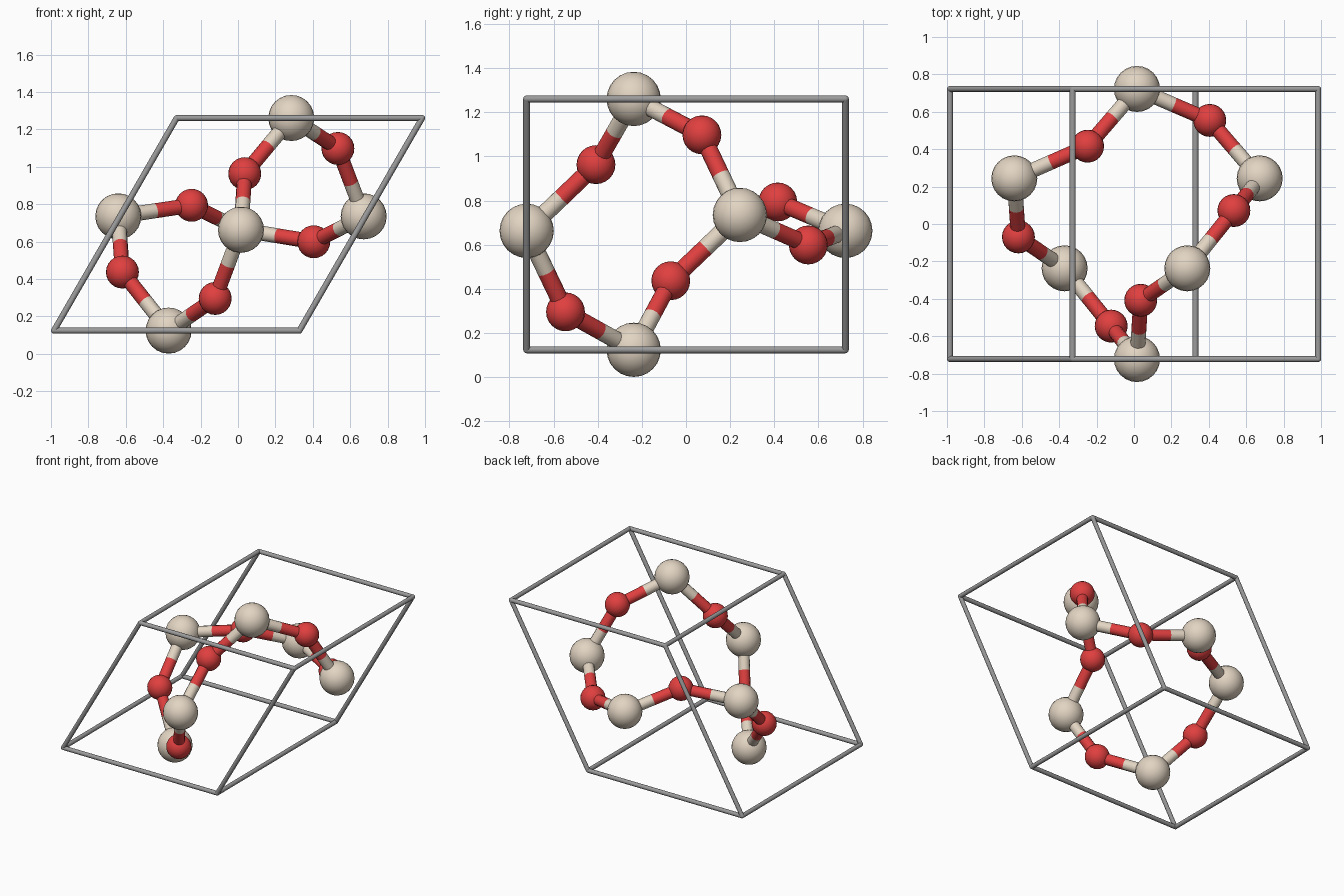
import bpy
import math
from mathutils import Vector

if "Cube" in bpy.data.objects:
    bpy.data.objects.remove(bpy.data.objects["Cube"])


def material(name, rgb):
    m = bpy.data.materials.new(name)
    m.diffuse_color = (*rgb, 1)
    m.use_nodes = True
    m.node_tree.nodes["Principled BSDF"].inputs["Base Color"].default_value = m.diffuse_color
    return m


BEIGE = material("beige", (0.76, 0.66, 0.54))
RED = material("red", (0.75, 0.05, 0.05))
GREY = material("grey", (0.33, 0.33, 0.33))


def finish(name, mat):
    o = bpy.context.object
    o.name = name
    o.data.materials.append(mat)
    bpy.ops.object.shade_smooth_by_angle(angle=math.radians(40))
    return o


def ball(name, p, r, mat, seg=24):
    bpy.ops.mesh.primitive_uv_sphere_add(segments=seg, ring_count=seg // 2, radius=r, location=p)
    finish(name, mat)


def rod(name, p, q, r, mat, sides=12):
    p, q = Vector(p), Vector(q)
    d = q - p
    bpy.ops.mesh.primitive_cylinder_add(vertices=sides, radius=r, depth=d.length,
                                        location=(p + q) / 2,
                                        rotation=d.to_track_quat('Z', 'Y').to_euler())
    finish(name, mat)


# Ring chain: large and small atoms alternate from one end to the other
A_LEN, Y, Z0 = 1.3125, 0.722, 0.124
Z1 = Z0 + A_LEN * math.sin(math.pi / 3)
large = [(0.016, Y, 0.663), (-0.640, 0.244, 0.735), (-0.371, -0.237, Z0),
         (0.016, -Y, 0.663), (0.285, -0.237, Z1), (0.672, 0.244, 0.735)]
small = [(-0.248, 0.416, 0.794), (-0.618, -0.069, 0.437), (-0.122, -0.546, 0.296),
         (0.036, -0.408, 0.963), (0.534, 0.072, 1.098), (0.405, 0.554, 0.599)]

for i, p in enumerate(large):
    ball(f"large_atom_{i + 1}", p, 0.123, BEIGE)
for i, p in enumerate(small):
    ball(f"small_atom_{i + 1}", p, 0.088, RED)

# Two-tone bonds, split halfway between the atoms
for i, s in enumerate(small):
    for side, l in (("a", large[i]), ("b", large[(i + 1) % 6])):
        mid = (Vector(s) + Vector(l)) / 2
        rod(f"bond_beige_{i + 1}{side}", l, mid, 0.040, BEIGE)
        rod(f"bond_red_{i + 1}{side}", mid, s, 0.040, RED)

# Slanted box frame from three edge vectors
R = 0.016
origin = Vector((-0.984, -Y, Z0))
edges = [Vector((A_LEN, 0, 0)), Vector((0, 2 * Y, 0)), Vector((A_LEN / 2, 0, Z1 - Z0))]
for k in range(3):
    u, v, w = edges[k], edges[(k + 1) % 3], edges[(k + 2) % 3]
    for i in (0, 1):
        for j in (0, 1):
            start = origin + i * v + j * w
            rod(f"cell_edge_{k}{i}{j}", start, start + u, R, GREY)
for i in range(8):
    corner = origin + (i & 1) * edges[0] + (i >> 1 & 1) * edges[1] + (i >> 2) * edges[2]
    ball(f"cell_corner_{i + 1}", corner, R, GREY, 12)
